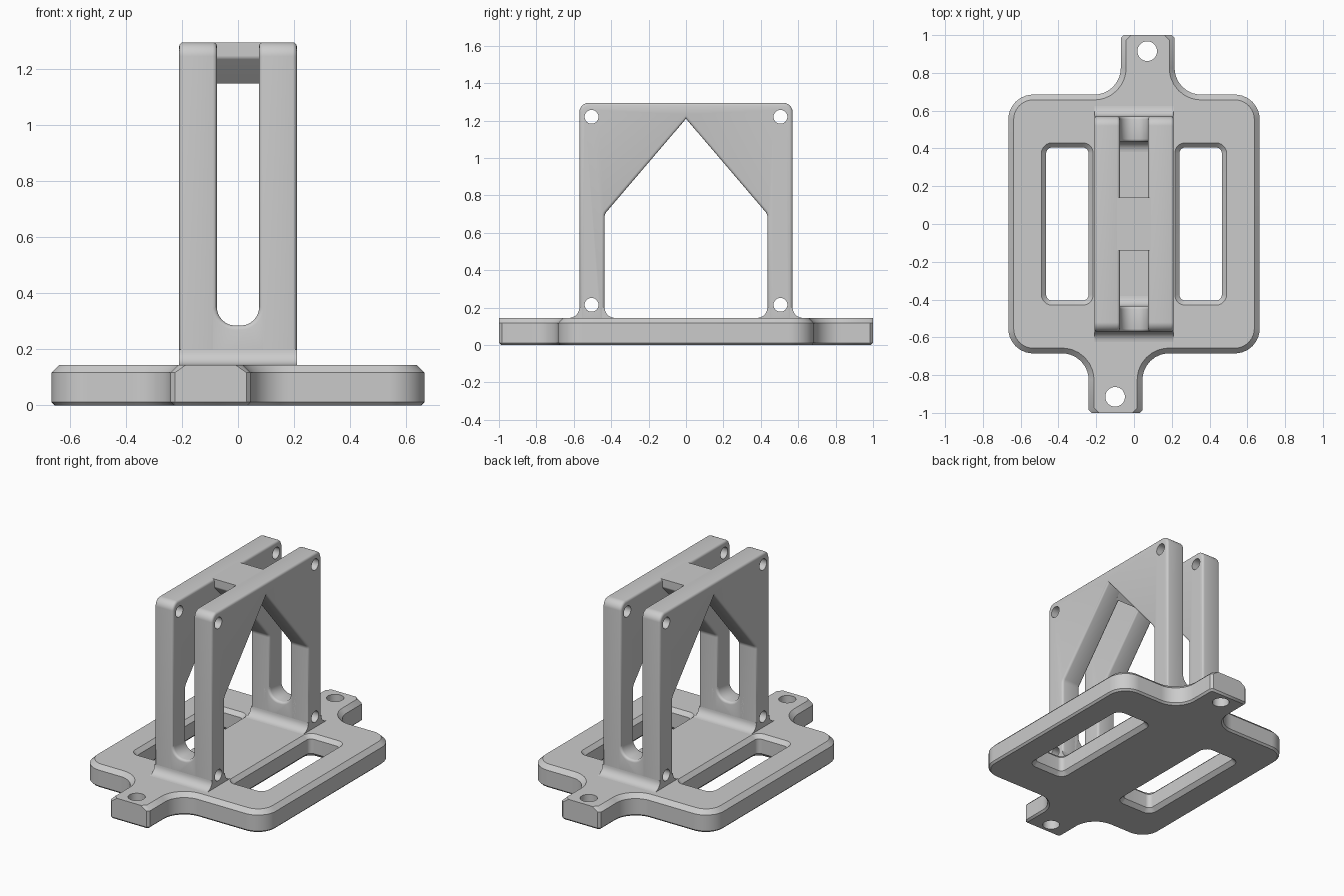
import bpy
import bmesh
import math
from mathutils import Vector

cube = bpy.data.objects.get("Cube")
if cube:
    bpy.data.objects.remove(cube)

grey = bpy.data.materials.new("plain_grey")
grey.use_nodes = True
colour = (0.6, 0.6, 0.6, 1)
grey.diffuse_color = colour
grey.node_tree.nodes["Principled BSDF"].inputs["Base Color"].default_value = colour

AXES = {
    "x": lambda u, v, d: (d, u, v),
    "y": lambda u, v, d: (u, d, v),
    "z": lambda u, v, d: (u, v, d),
}
parts = []


def rounded(corners, steps=8):
    """Outline from (u, v, radius) corners, each rounded by its radius."""
    out = []
    for i, (u, v, r) in enumerate(corners):
        p = Vector((u, v))
        if r == 0:
            out.append(p)
            continue
        to_prev = (Vector(corners[i - 1][:2]) - p).normalized()
        to_next = (Vector(corners[(i + 1) % len(corners)][:2]) - p).normalized()
        half = to_prev.angle(to_next) / 2
        reach = r / math.tan(half)
        centre = p + (to_prev + to_next).normalized() * (r / math.sin(half))
        a = p + to_prev * reach - centre
        b = p + to_next * reach - centre
        for s in range(steps + 1):
            out.append(centre + a.lerp(b, s / steps).normalized() * r)
    return out


def box_outline(cx, cy, hx, hy, r):
    return rounded([(cx - hx, cy - hy, r), (cx + hx, cy - hy, r),
                    (cx + hx, cy + hy, r), (cx - hx, cy + hy, r)], 5)


def circle(u, v, r, n=32):
    return [Vector((u + r * math.cos(math.tau * i / n),
                    v + r * math.sin(math.tau * i / n))) for i in range(n)]


def loft(name, sections, axis, bevels=(), helper=False):
    """Skin (outline, depth) sections; bevels are (edge test, width, segments)."""
    bm = bmesh.new()
    rings = [[bm.verts.new(AXES[axis](p.x, p.y, d)) for p in pts]
             for pts, d in sections]
    for low, high in zip(rings, rings[1:]):
        for i in range(len(low)):
            bm.faces.new((low[i - 1], low[i], high[i], high[i - 1]))
    bm.faces.new(rings[0])
    bm.faces.new(rings[-1])
    bmesh.ops.recalc_face_normals(bm, faces=bm.faces)
    for test, width, segments in bevels:
        edges = [e for e in bm.edges if test(e.verts[0].co, e.verts[1].co)]
        bmesh.ops.bevel(bm, geom=edges, offset=width, segments=segments,
                        profile=0.5, affect='EDGES', clamp_overlap=False)
    bmesh.ops.remove_doubles(bm, verts=bm.verts, dist=0.0001)
    mesh = bpy.data.meshes.new(name)
    bm.to_mesh(mesh)
    bm.free()
    obj = bpy.data.objects.new(name, mesh)
    bpy.context.collection.objects.link(obj)
    if helper:
        obj.hide_render = True
    else:
        mesh.materials.append(grey)
        parts.append(obj)
    return obj


def prism(name, pts, axis, a, b, bevels=(), helper=False):
    return loft(name, [(pts, a), (pts, b)], axis, bevels, helper)


def cut(obj, cutters):
    bpy.context.view_layer.objects.active = obj
    for c in cutters:
        mod = obj.modifiers.new("cut", 'BOOLEAN')
        mod.operation = 'DIFFERENCE'
        mod.solver = 'EXACT'
        mod.object = c
        bpy.ops.object.modifier_apply(modifier=mod.name)


def rim(index, a, b):
    """Edge test for the outline edges at both ends of a prism."""
    return lambda p, q: (abs(p[index] - q[index]) < 1e-5 and
                         min(abs(p[index] - a), abs(p[index] - b)) < 1e-5)


# Base plate with offset mounting tabs: chamfered all round, square tab ends
TOP = 0.145
outline = rounded([
    (-.665, -.685, .13), (-.24, -.685, .14), (-.24, -.985, 0), (-.225, -1, 0),
    (.03, -1, 0), (.045, -.985, 0), (.045, -.685, .14), (.665, -.685, .13),
    (.665, .685, .13), (.215, .685, .14), (.215, .985, 0), (.2, 1, 0),
    (-.055, 1, 0), (-.07, .985, 0), (-.07, .685, .14), (-.665, .685, .13)])


def top_edge(p, q):
    tab_end = abs(p.y) > 0.9999 and abs(q.y) > 0.9999
    return min(p.z, q.z) > TOP - 1e-5 and not tab_end


base = prism("base_plate", outline, "z", 0, TOP,
             [(top_edge, 0.028, 1), (lambda p, q: max(p.z, q.z) < 1e-5, 0.012, 1)])

# Windows with chamfered rims and tab screw holes
base_cutters = [prism("tab_hole", circle(x, y, 0.052), "z", -0.1, 0.3, helper=True)
                for x, y in ((0.07, 0.915), (-0.1, -0.915))]
for side in (-1, 1):
    sections = [(box_outline(side * 0.353, 0, 0.112 + g, 0.405 + g, 0.03 + g), z)
                for z, g in ((-0.01, 0.035), (0.025, 0), (0.12, 0), (0.155, 0.035))]
    base_cutters.append(loft("window_cutter", sections, "z", helper=True))
cut(base, base_cutters)

# Cross holes through the upright
cross_holes = [prism("cross_hole", circle(y, z, 0.037), "x", -0.4, 0.4, helper=True)
               for y in (-0.505, 0.505) for z in (0.215, 1.22)]

# Pair of gabled side plates
gable = rounded([
    (-.57, .1, 0), (-.57, 1.295, .05), (.57, 1.295, .05), (.57, .1, 0),
    (.435, .1, 0), (.435, .7, .04), (0, 1.21, 0), (-.435, .7, .04), (-.435, .1, 0)])
for label, a, b in (("right", -0.21, -0.075), ("left", 0.075, 0.21)):
    plate = prism(label + "_side_plate", gable, "x", a, b, [(rim(0, a, b), 0.015, 3)])
    cut(plate, cross_holes)

# Bridge joining the side plates at the ridge
bridge = rounded([(-.14, 1.295, 0), (.14, 1.295, 0), (.14, 1.24, .02), (.052, 1.148, 0),
                  (0, 1.21, 0), (-.052, 1.148, 0), (-.14, 1.24, .02)])
prism("top_bridge", bridge, "x", -0.1, 0.1)

# Lower leg blocks with a rounded slot bottom, and root fillets
saddle = rounded([
    (-.13, .1, 0), (.13, .1, 0), (.13, .36, 0), (.075, .36, 0), (.075, .285, .065),
    (-.075, .285, .065), (-.075, .36, 0), (-.13, .36, 0)])
R = 0.055
for label, side in (("front", -1), ("back", 1)):
    a, b = sorted((side * 0.435, side * 0.57))
    block = prism(label + "_leg_block", saddle, "y", a, b, [(rim(1, a, b), 0.015, 3)])
    cut(block, cross_holes)
    for place, y, out in (("outer", 0.57, 1), ("inner", 0.435, -1)):
        root, tip = side * (y - out * 0.02), side * (y + out * R)
        arc = [Vector((side * (y + out * R * (1 - math.cos(t))),
                       TOP + R * (1 - math.sin(t))))
               for t in (math.pi / 2 * i / 8 for i in range(9))]
        pts = [Vector((tip, TOP - 0.02)), Vector((root, TOP - 0.02)),
               Vector((root, TOP + R))] + arc
        prism(label + "_" + place + "_root_fillet", pts, "x", -0.21, 0.21)

# Remove cutters and shade
for c in base_cutters + cross_holes:
    bpy.data.objects.remove(c)
bpy.ops.object.select_all(action='DESELECT')
for obj in parts:
    obj.select_set(True)
bpy.context.view_layer.objects.active = base
bpy.ops.object.shade_smooth_by_angle(angle=math.radians(32))
